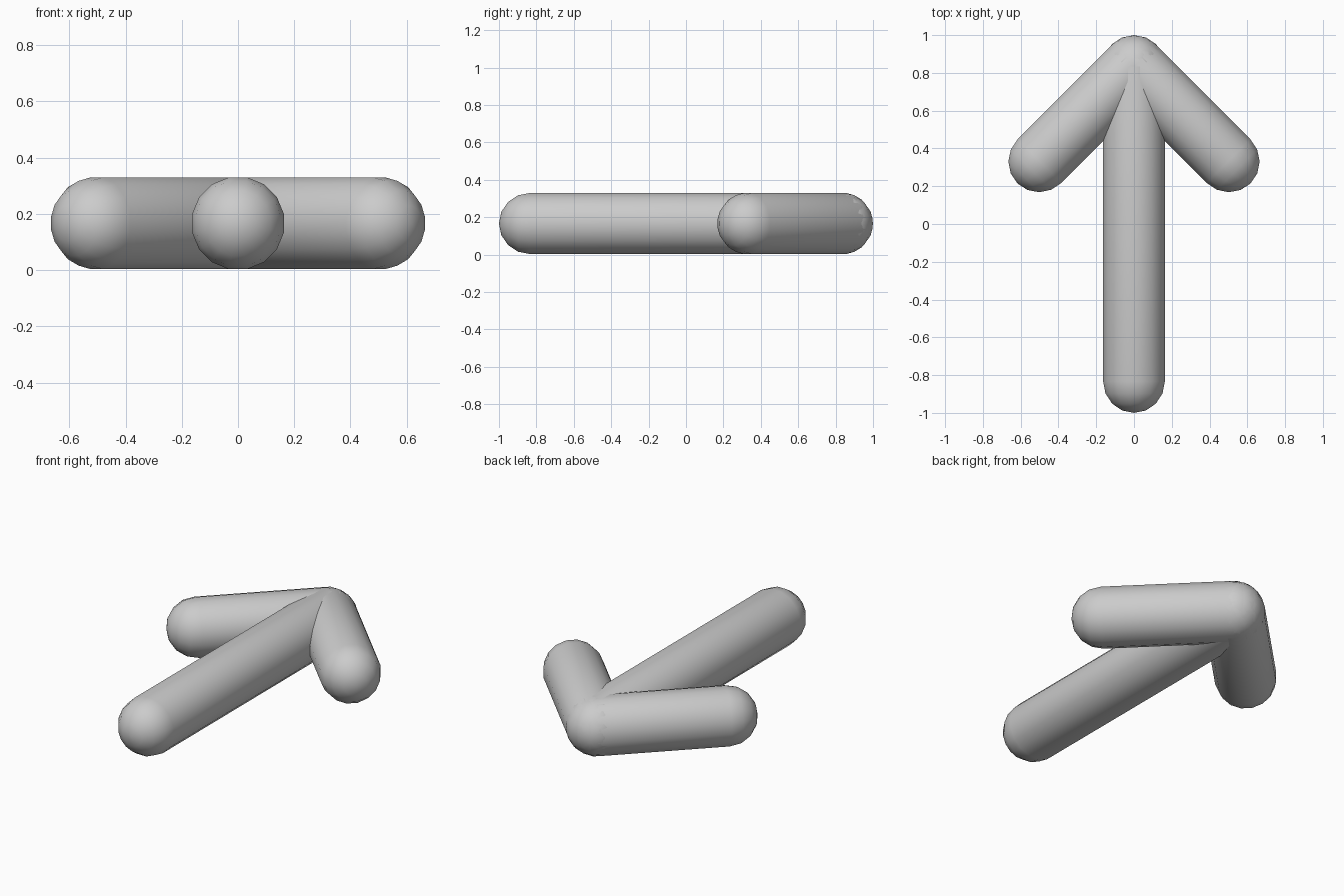
import bpy, bmesh, math
from mathutils import Matrix, Vector

if "Cube" in bpy.data.objects:
    bpy.data.objects.remove(bpy.data.objects["Cube"])

R = 1 / 6            # tube radius
SIDES = 16
TIP = Vector((0, 5 / 6, R))


def capsule(name, start, end):
    """Round-ended tube: a sphere split at its equator and stretched."""
    direction = end - start
    length = direction.length
    angle = math.atan2(direction.y, direction.x)
    bm = bmesh.new()
    bmesh.ops.create_uvsphere(bm, u_segments=SIDES, v_segments=8, radius=R)
    # half-step roll so a flat side faces up and down
    bm.transform(Matrix.Rotation(math.pi / SIDES, 4, 'Z'))
    # stretch: cut out the middle by duplicating the equator ring
    equator = [e for e in bm.edges if all(abs(v.co.z) < 1e-5 for v in e.verts)]
    bmesh.ops.split_edges(bm, edges=equator)
    for v in bm.verts:
        if max(f.calc_center_median().z for f in v.link_faces) > 0 and v.co.z > -1e-5:
            v.co.z += length
    rims = [e for e in bm.edges if e.is_boundary]
    bmesh.ops.bridge_loops(bm, edges=rims)
    bmesh.ops.recalc_face_normals(bm, faces=bm.faces)
    # lay the tube along its direction
    bm.transform(Matrix.Translation(start) @ Matrix.Rotation(angle, 4, 'Z')
                 @ Matrix.Rotation(math.pi / 2, 4, 'Y'))
    for f in bm.faces:
        f.smooth = True
    mesh = bpy.data.meshes.new(name)
    bm.to_mesh(mesh)
    bm.free()
    obj = bpy.data.objects.new(name, mesh)
    bpy.context.collection.objects.link(obj)


# straight shaft
capsule("arrow_shaft", Vector((0, -5 / 6, R)), TIP)
# two head arms, mirrored
for side, label in ((-1, "left"), (1, "right")):
    capsule("arrow_arm_" + label, Vector((side * 0.5, 1 / 3, R)), TIP)
